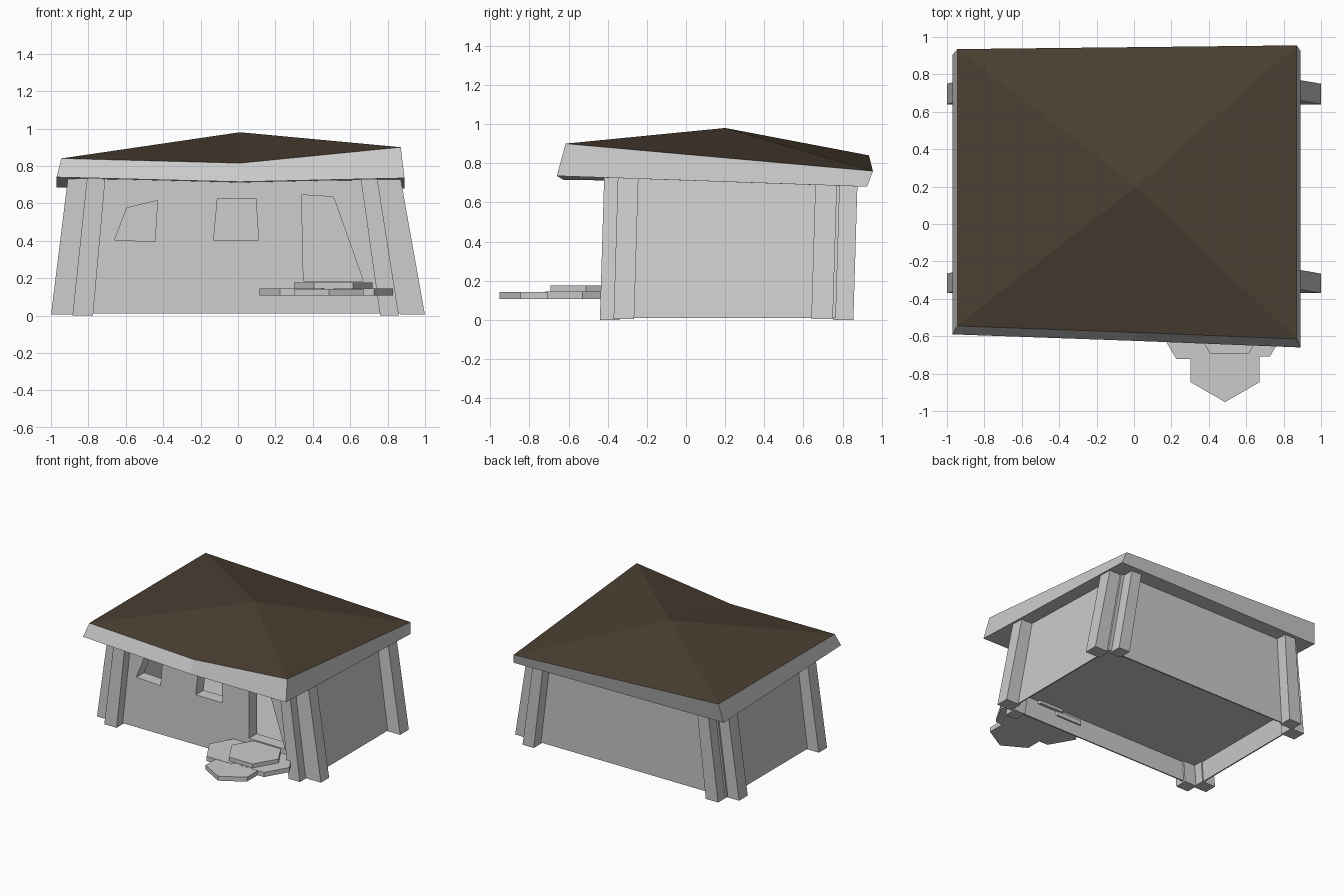
import bpy, bmesh, math

if "Cube" in bpy.data.objects:
    bpy.data.objects.remove(bpy.data.objects["Cube"])


def mesh_object(name, verts, faces):
    me = bpy.data.meshes.new(name)
    me.from_pydata(verts, [], faces)
    bm = bmesh.new()
    bm.from_mesh(me)
    bmesh.ops.recalc_face_normals(bm, faces=bm.faces)
    bm.to_mesh(me)
    bm.free()
    ob = bpy.data.objects.new(name, me)
    bpy.context.collection.objects.link(ob)
    return ob


def prism(name, low, high):
    """Solid between two matching rings of points."""
    n = len(low)
    sides = [(i, (i + 1) % n, n + (i + 1) % n, n + i) for i in range(n)]
    return mesh_object(name, low + high, sides + [tuple(range(n)), tuple(range(n, 2 * n))])


def lean(x, y, z):
    """Everything tapers inward and tips slightly back with height."""
    t = z / 0.73
    return (x - (0.02 + 0.11 * x) * t, y + 0.022 * t, z)


def top_z(y):
    return 0.735 - 0.036 * (y + 0.4)


def leaning_box(name, x0, x1, y0, y1, z0, z1=None, extra=0.0):
    ring = [(x0, y0), (x1, y0), (x1, y1), (x0, y1)]
    low = [lean(x, y, z0) for x, y in ring]
    high = [lean(x, y, (top_z(y) if z1 is None else z1) + extra) for x, y in ring]
    return prism(name, low, high)


# Hut walls: hollow room above a raised floor, open cavity below
walls = leaning_box("walls", -0.9, 0.89, -0.365, 0.765, 0.01)
cutters = [
    leaning_box("room_cutter", -0.8, 0.79, -0.265, 0.665, 0.18, extra=0.1),
    leaning_box("underfloor_cutter", -0.89, 0.88, -0.355, 0.755, -0.1, 0.165),
]

# Crooked window and door openings, drawn as front-view outlines
openings = {
    "left_window": [(-0.66, 0.405), (-0.445, 0.395), (-0.43, 0.615), (-0.595, 0.575)],
    "middle_window": [(-0.13, 0.405), (0.11, 0.405), (0.095, 0.625), (-0.11, 0.625)],
    "doorway": [(0.35, 0.185), (0.67, 0.185), (0.51, 0.635), (0.34, 0.645)],
}
for name, outline in openings.items():
    cutters.append(prism(name + "_cutter",
                         [(x, -0.5, z) for x, z in outline],
                         [(x, -0.15, z) for x, z in outline]))

bpy.context.view_layer.objects.active = walls
for c in cutters:
    c.hide_render = True
    m = walls.modifiers.new(c.name, 'BOOLEAN')
    m.operation = 'DIFFERENCE'
    m.solver = 'EXACT'
    m.object = c
    bpy.ops.object.modifier_apply(modifier=m.name)
    bpy.data.objects.remove(c, do_unlink=True)

# Corner posts: a pair at every corner
for side, x0, x1 in (("left", -0.885, -0.775), ("right", 0.76, 0.86)):
    leaning_box(f"front_{side}_post", x0, x1, -0.44, -0.34, 0.0)
    leaning_box(f"back_{side}_post", x0, x1, 0.75, 0.855, 0.0)
for side, x0, x1 in (("left", -1.0, -0.88), ("right", 0.87, 1.0)):
    leaning_box(f"{side}_front_post", x0, x1, -0.37, -0.265, 0.005)
    leaning_box(f"{side}_back_post", x0, x1, 0.64, 0.75, 0.005)

# Roof: crooked pyramid cover over a grey eaves band
eave_low = [(-0.97, -0.59, 0.74), (0.01, -0.625, 0.715), (0.89, -0.66, 0.735),
            (0.89, 0.925, 0.68), (-0.97, 0.905, 0.685)]
eave_high = [(-0.945, -0.545, 0.84), (0.01, -0.58, 0.815), (0.87, -0.615, 0.90),
             (0.87, 0.955, 0.76), (-0.945, 0.935, 0.84)]
ring = [(i, (i + 1) % 5) for i in range(5)]
mesh_object("roof_eaves", eave_low + eave_high + [(0.0, 0.15, 0.705)],
            [(a, b, b + 5, a + 5) for a, b in ring] + [(b, a, 10) for a, b in ring])
cover = mesh_object("roof_cover", eave_high + [(0.01, 0.2, 0.98)],
                    [(a, b, 5) for a, b in ring])
for obj in (bpy.data.objects["roof_eaves"], cover):
    # keep open shells facing outward
    bm = bmesh.new()
    bm.from_mesh(obj.data)
    bm.faces.ensure_lookup_table()
    ref = bm.faces[0].normal
    if (obj is cover and ref.z < 0) or (obj is not cover and ref.y > 0):
        bmesh.ops.reverse_faces(bm, faces=bm.faces)
    bm.to_mesh(obj.data)
    bm.free()
brown = bpy.data.materials.new("roof_brown")
brown.diffuse_color = (0.07, 0.05, 0.032, 1)
brown.use_nodes = True
brown.node_tree.nodes["Principled BSDF"].inputs["Base Color"].default_value = brown.diffuse_color
cover.data.materials.append(brown)


# Hexagonal step stones in front of the doorway
def stone(name, cx, cy, r, z0, z1, turn=0.0):
    hexagon = [(cx + r * math.cos(turn + k * math.pi / 3),
                cy + r * math.sin(turn + k * math.pi / 3)) for k in range(6)]
    prism(name, [(x, y, z0) for x, y in hexagon], [(x, y, z1) for x, y in hexagon])


stone("left_step_stone", 0.335, -0.53, 0.22, 0.107, 0.145)
stone("right_step_stone", 0.625, -0.53, 0.205, 0.107, 0.144)
stone("front_step_stone", 0.487, -0.74, 0.212, 0.107, 0.143, math.pi / 6)
stone("upper_step_stone", 0.51, -0.51, 0.21, 0.142, 0.176)
